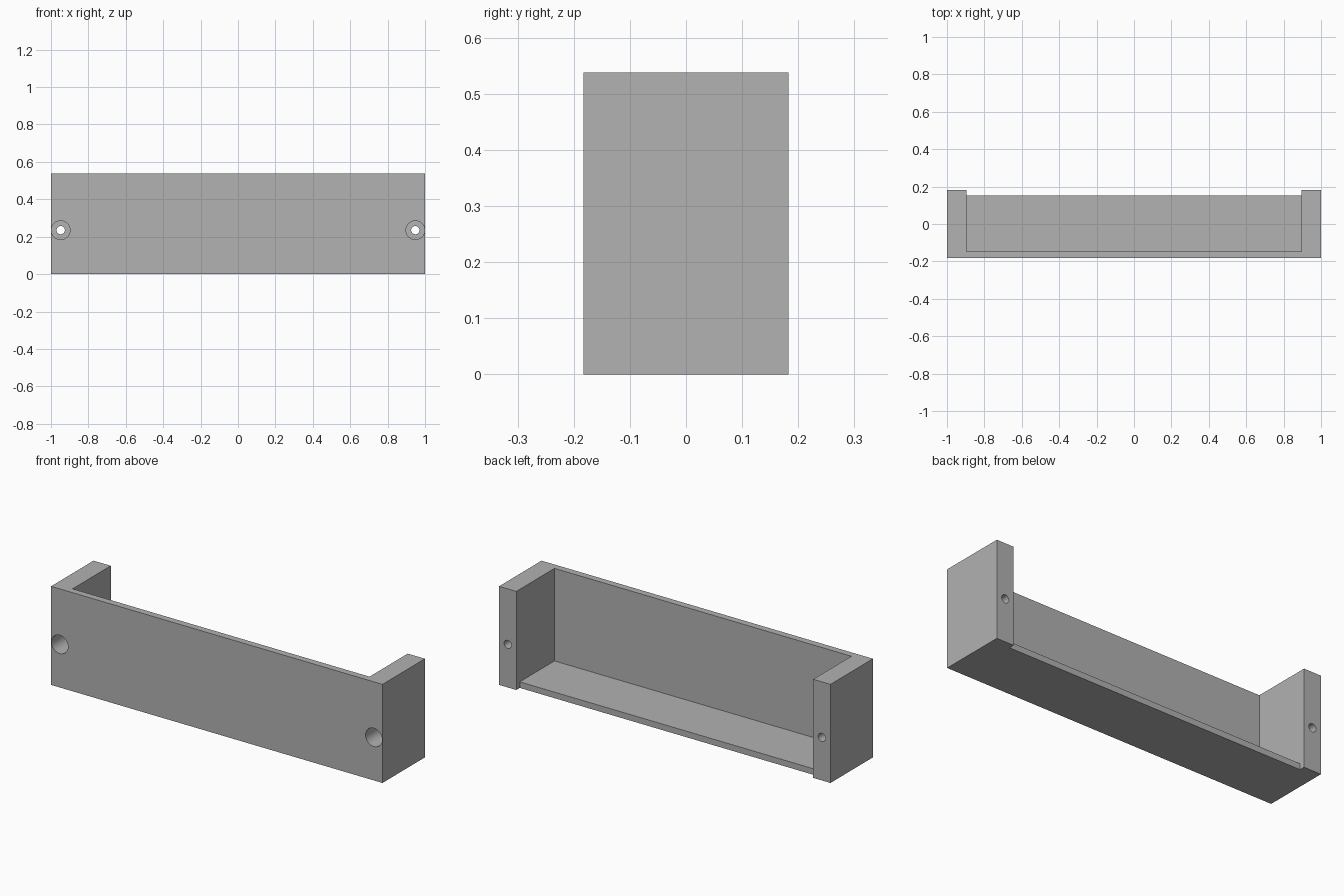
import bpy
import bmesh
from math import radians
from mathutils import Matrix, Vector

cube = bpy.data.objects.get("Cube")
if cube:
    bpy.data.objects.remove(cube, do_unlink=True)

# Overall sizes
HALF_X, HALF_Y, HEIGHT = 1.0, 0.183, 0.538
INNER_X = 0.896          # inner face of the end blocks
WALL_Y = -0.146          # inner face of the front wall
FLOOR_BACK, FLOOR_TOP = 0.153, 0.033
HOLE_X, HOLE_Z = 0.948, 0.235
BORE_R, SCREW_R, BORE_DEPTH = 0.05, 0.022, 0.26

grey = bpy.data.materials.new("plain grey")
grey.use_nodes = True
colour = (0.445, 0.445, 0.445, 1)
grey.diffuse_color = colour
grey.node_tree.nodes["Principled BSDF"].inputs["Base Color"].default_value = colour


def add_object(name, bm):
    bmesh.ops.recalc_face_normals(bm, faces=bm.faces)
    mesh = bpy.data.meshes.new(name)
    bm.to_mesh(mesh)
    bm.free()
    mesh.materials.append(grey)
    obj = bpy.data.objects.new(name, mesh)
    bpy.context.collection.objects.link(obj)
    return obj


def prism(name, outline, height):
    bm = bmesh.new()
    face = bm.faces.new([bm.verts.new((x, y, 0)) for x, y in outline])
    top = bmesh.ops.extrude_face_region(bm, geom=[face])["geom"]
    verts = [v for v in top if isinstance(v, bmesh.types.BMVert)]
    bmesh.ops.translate(bm, verts=verts, vec=(0, 0, height))
    return add_object(name, bm)


def cylinder(name, radius, x, y0, y1):
    bm = bmesh.new()
    place = Matrix.Translation(Vector((x, (y0 + y1) / 2, HOLE_Z))) @ Matrix.Rotation(radians(90), 4, "X")
    bmesh.ops.create_cone(bm, cap_ends=True, segments=48, radius1=radius,
                          radius2=radius, depth=y1 - y0, matrix=place)
    return add_object(name, bm)


def combine(target, other, operation):
    bpy.context.view_layer.objects.active = target
    mod = target.modifiers.new(operation.lower(), "BOOLEAN")
    mod.operation = operation
    mod.solver = "EXACT"
    mod.object = other
    bpy.ops.object.modifier_apply(modifier=mod.name)
    bpy.data.objects.remove(other, do_unlink=True)


# Front wall with an end block on each side, as one U-shaped outline
right_half = [(HALF_X, -HALF_Y), (HALF_X, HALF_Y), (INNER_X, HALF_Y), (INNER_X, WALL_Y)]
outline = right_half + [(-x, y) for x, y in reversed(right_half)]
tray = prism("tray_body", outline, HEIGHT)

# Thin floor, set in slightly from the back of the end blocks
lap = 0.01
fx, fy = INNER_X + lap, WALL_Y - lap
floor = prism("tray_floor", [(fx, fy), (fx, FLOOR_BACK), (-fx, FLOOR_BACK), (-fx, fy)], FLOOR_TOP)
combine(tray, floor, "UNION")

# Deep counterbored screw hole through each end block
for side in (-1, 1):
    x = side * HOLE_X
    combine(tray, cylinder("bore_cutter", BORE_R, x, -HALF_Y - 0.05, -HALF_Y + BORE_DEPTH), "DIFFERENCE")
    combine(tray, cylinder("screw_cutter", SCREW_R, x, -HALF_Y - 0.05, HALF_Y + 0.05), "DIFFERENCE")

# Smooth hole walls, crisp edges
bpy.ops.object.select_all(action="DESELECT")
tray.select_set(True)
bpy.context.view_layer.objects.active = tray
bpy.ops.object.shade_smooth_by_angle(angle=radians(30))
